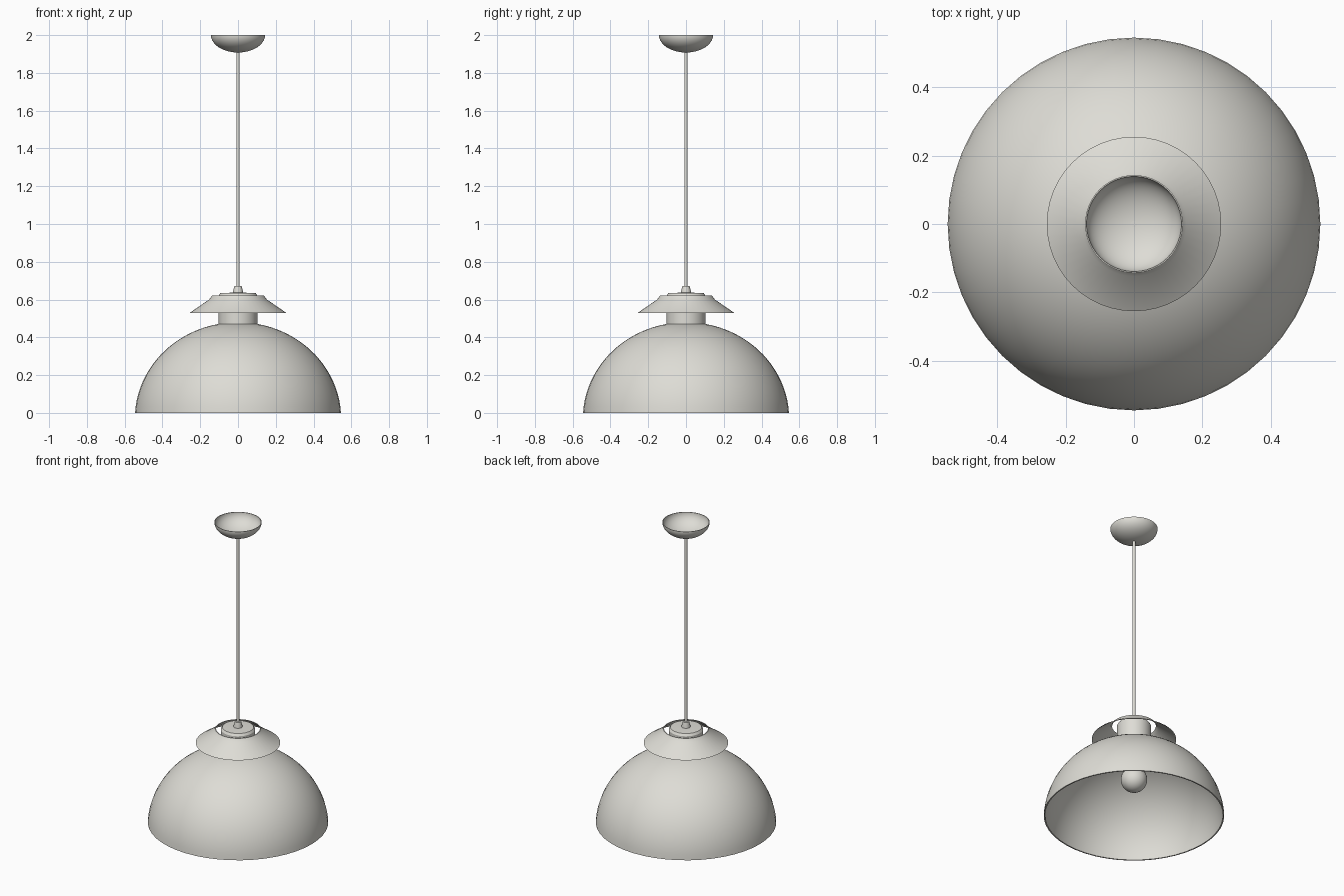
import bpy, bmesh
from math import cos, sin, pi, asin, radians

cube = bpy.data.objects.get("Cube")
if cube:
    bpy.data.objects.remove(cube, do_unlink=True)

grey = bpy.data.materials.new("warm light grey")
grey.use_nodes = True
COLOUR = (0.73, 0.72, 0.67, 1)
grey.diffuse_color = COLOUR
grey.node_tree.nodes["Principled BSDF"].inputs["Base Color"].default_value = COLOUR


def lathe(name, profile, closed=False, steps=48):
    """Revolve (radius, height) points about z; closed joins last to first."""
    bm = bmesh.new()
    verts = [bm.verts.new((r, 0, z)) for r, z in profile]
    pairs = list(zip(verts, verts[1:]))
    if closed:
        pairs.append((verts[-1], verts[0]))
    edges = [bm.edges.new(p) for p in pairs]
    bmesh.ops.spin(bm, geom=verts + edges, cent=(0, 0, 0), axis=(0, 0, 1),
                   angle=2 * pi, steps=steps)
    bmesh.ops.remove_doubles(bm, verts=bm.verts, dist=0.0001)
    bmesh.ops.recalc_face_normals(bm, faces=bm.faces)
    mesh = bpy.data.meshes.new(name)
    bm.to_mesh(mesh)
    bm.free()
    mesh.materials.append(grey)
    obj = bpy.data.objects.new(name, mesh)
    bpy.context.collection.objects.link(obj)
    bpy.ops.object.select_all(action='DESELECT')
    obj.select_set(True)
    bpy.context.view_layer.objects.active = obj
    bpy.ops.object.shade_smooth_by_angle(angle=radians(30))
    return obj


def arc(a, b, z, start, end, n=20):
    """Points on an ellipse of half-axes a and b, centred at height z."""
    angles = [start + (end - start) * i / n for i in range(n + 1)]
    return [(a * cos(t), z + b * sin(t)) for t in angles]


# Thin dome shade, open below
low, top = asin(0.03 / 0.51), radians(79.5)
inner_low = asin(0.03 / 0.502)
outer = arc(0.546, 0.51, -0.03, low, top)
inner = arc(0.538, 0.502, -0.03, top, inner_low)
lathe("dome_shade", outer + inner, closed=True)

# Neck with chamfered cap
lathe("neck", [(0, 0.455), (0.103, 0.455), (0.103, 0.62), (0.094, 0.634), (0, 0.638)])

# Floating conical collar, open in the middle
collar = [(0.255, 0.53), (0.153, 0.6), (0.137, 0.622)]
lathe("collar", collar + [(r - 0.005, z) for r, z in reversed(collar)], closed=True)

# Cord grip and cord
lathe("cord_grip", [(0, 0.63), (0.027, 0.63), (0.026, 0.645), (0.019, 0.672), (0, 0.672)], steps=24)
lathe("cord", [(0, 0.66), (0.009, 0.66), (0.009, 1.913), (0, 1.913)], steps=16)

# Ceiling canopy, a thin open bowl
lathe("ceiling_canopy", arc(0.143, 0.092, 2, 0, -pi / 2)
      + arc(0.139, 0.088, 2, -pi / 2, 0), closed=True)

# Bulb and its holder
lathe("bulb", arc(0.08, 0.08, 0.25, -pi / 2, radians(58))
      + [(0.038, 0.345), (0.036, 0.38), (0, 0.38)], steps=32)
lathe("bulb_holder", [(0, 0.37), (0.045, 0.37), (0.045, 0.46), (0, 0.46)], steps=32)
